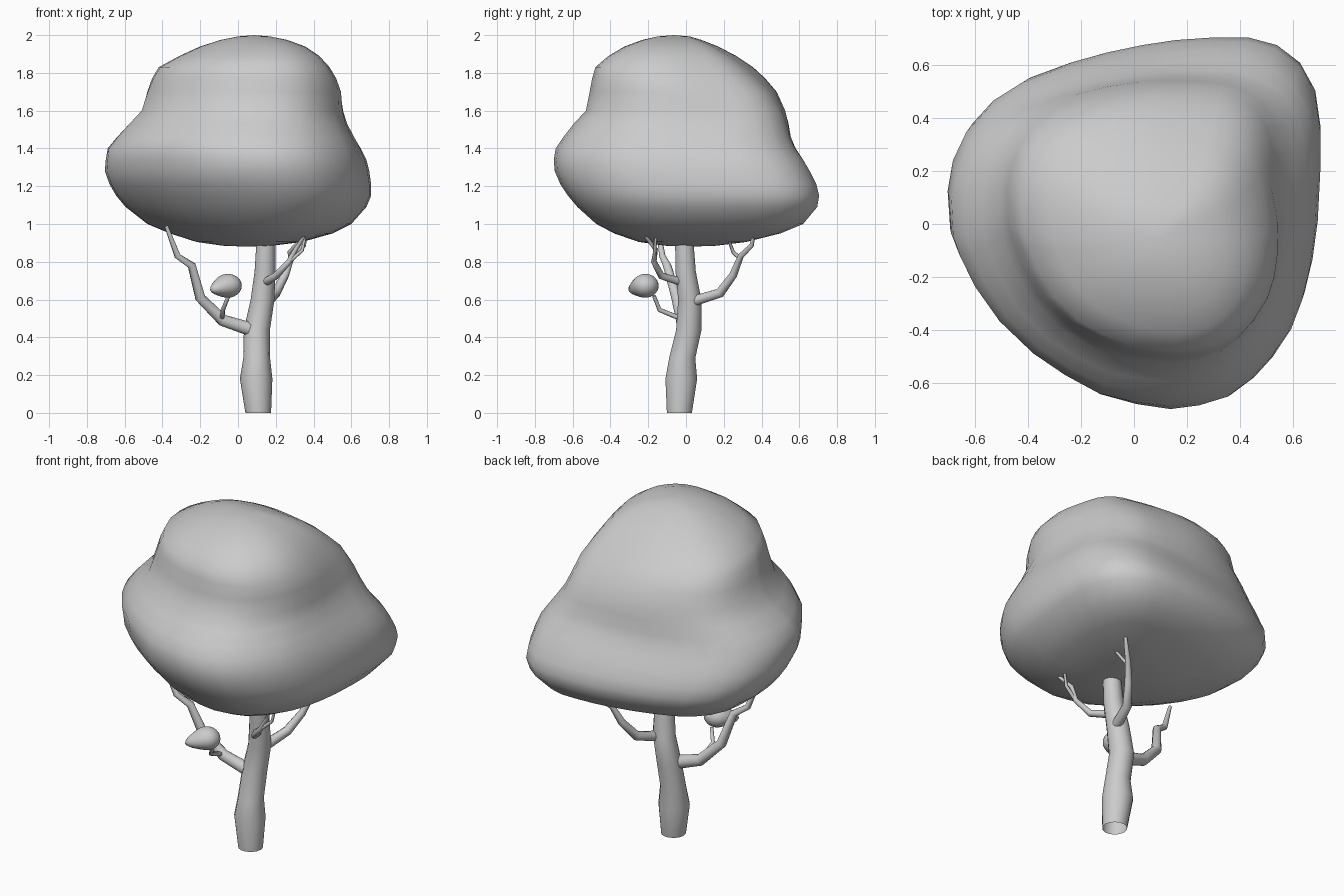
import bpy, bmesh, math
from mathutils import Matrix, Vector

if "Cube" in bpy.data.objects:
    bpy.data.objects.remove(bpy.data.objects["Cube"])

# Rounded-triangle plan outline of the foliage
OUTLINE = [(.70, .2), (.70, .35), (.68, .49), (.62, .60), (.53, .67), (.42, .70), (.27, .70),
           (.13, .69), (0, .67), (-.14, .64), (-.28, .60), (-.44, .54), (-.55, .47), (-.63, .38), (-.68, .27),
           (-.70, .15), (-.69, 0), (-.66, -.08), (-.60, -.2), (-.50, -.34), (-.37, -.47),
           (-.25, -.56), (-.12, -.64), (.02, -.68), (.15, -.70), (.26, -.685), (.37, -.65),
           (.46, -.58), (.53, -.50), (.60, -.39), (.64, -.28), (.67, -.15), (.69, 0)]

# Foliage slices: z, x min, x max, y min, y max
SLICES = [(.885, -.08, .18, -.11, .16), (.905, -.22, .34, -.25, .32), (.95, -.36, .50, -.38, .50),
          (1.0, -.48, .60, -.475, .62), (1.09, -.595, .68, -.575, .695), (1.15, -.645, .705, -.625, .705),
          (1.21, -.68, .705, -.665, .69), (1.28, -.705, .695, -.695, .655), (1.34, -.70, .68, -.70, .62),
          (1.40, -.69, .65, -.69, .58), (1.46, -.64, .615, -.65, .555), (1.53, -.575, .578, -.595, .543),
          (1.60, -.51, .556, -.53, .525), (1.70, -.48, .545, -.51, .48), (1.77, -.455, .52, -.497, .42),
          (1.83, -.42, .485, -.48, .355), (1.89, -.31, .43, -.41, .265), (1.94, -.20, .355, -.325, .17),
          (1.975, -.09, .26, -.23, .08), (1.993, 0, .17, -.15, .02)]


def link(name, bm):
    for f in bm.faces:
        f.smooth = True
    me = bpy.data.meshes.new(name)
    bm.to_mesh(me)
    bm.free()
    ob = bpy.data.objects.new(name, me)
    bpy.context.collection.objects.link(ob)
    return ob


def slice_outline(z):
    """Outline normalised to +-1; higher slices lose the back-right corner and fill the others."""
    def ramp(lo, hi):
        return min(1, max(0, (z - lo) / (hi - lo)))
    # degrees, strength
    lobes = [(45, -.18 * ramp(1.35, 1.75)), (135, .13 * ramp(1.6, 1.85)),
             (225, .14 * ramp(1.35, 1.6)), (315, .05 * ramp(1.5, 1.8))]
    pts = []
    for u, v in OUTLINE:
        a = math.atan2(v, u)
        k = 1 + sum(s * max(0, math.cos(a - math.radians(d))) ** 4 for d, s in lobes)
        pts.append((u * k, v * k))
    (x0, x1), (y0, y1) = [(min(c), max(c)) for c in zip(*pts)]
    return [((2 * u - x0 - x1) / (x1 - x0), (2 * v - y0 - y1) / (y1 - y0)) for u, v in pts]


def crown():
    bm = bmesh.new()
    rings = []
    for z, x0, x1, y0, y1 in SLICES:
        rings.append([bm.verts.new(((x0 + x1) / 2 + u * (x1 - x0) / 2,
                                    (y0 + y1) / 2 + v * (y1 - y0) / 2, z))
                      for u, v in slice_outline(z)])
    n = len(OUTLINE)
    for a, b in zip(rings, rings[1:]):
        for i in range(n):
            j = (i + 1) % n
            bm.faces.new((a[i], a[j], b[j], b[i]))
    for ring, tip in ((rings[0], (.05, .02, .88)), (rings[-1], (.085, -.065, 2.0))):
        c = bm.verts.new(tip)
        for i in range(n):
            bm.faces.new((ring[i], ring[(i + 1) % n], c))
    bmesh.ops.recalc_face_normals(bm, faces=bm.faces)
    link("crown", bm)


def leaf_clump():
    """Small blob drawn out to a blunt point at the front left."""
    bm = bmesh.new()
    bmesh.ops.create_uvsphere(bm, u_segments=24, v_segments=14, radius=1)
    tip = Vector((-.69, -.69, -.2))
    for v in bm.verts:
        w = max(0, v.co.dot(tip)) ** 4
        v.co = Vector((-.054, -.215, .673)) + Vector((v.co.x * .074, v.co.y * .07, v.co.z * .063)) \
            + tip * .052 * w
    link("small_leaf_clump", bm)


def tube(name, pts, sides=10, level=False, caps=True):
    """Tapered limb through (x, y, z, radius) points."""
    bm = bmesh.new()
    P = [Vector(p[:3]) for p in pts]
    rings = []
    for k, p in enumerate(pts):
        d = (P[min(k + 1, len(P) - 1)] - P[max(k - 1, 0)]).normalized()
        if level:
            d = Vector((0, 0, 1))
        # carry the previous frame along so the limb does not twist
        if k == 0:
            side = Vector((0, 1, 0)) if abs(d.x) > .8 else Vector((1, 0, 0))
        side = (side - d * side.dot(d)).normalized()
        rings.append([bm.verts.new(P[k] + Matrix.Rotation(math.tau * i / sides, 3, d) @ side * p[3])
                      for i in range(sides)])
    for a, b in zip(rings, rings[1:]):
        for i in range(sides):
            j = (i + 1) % sides
            bm.faces.new((a[i], a[j], b[j], b[i]))
    if caps:
        bm.faces.new(rings[0][::-1])
        bm.faces.new(rings[-1])
    ob = link(name, bm)
    bpy.ops.object.select_all(action='DESELECT')
    bpy.context.view_layer.objects.active = ob
    ob.select_set(True)
    bpy.ops.object.shade_smooth_by_angle(angle=1.0)


crown()
leaf_clump()

# Trunk, open at both ends
tube("trunk", [(.107, -.035, 0, .068), (.096, -.025, .18, .086), (.099, -.02, .29, .071),
               (.10, .015, .44, .069), (.13, .02, .60, .063), (.143, -.002, .75, .055),
               (.148, -.01, .93, .049)], 14, level=True, caps=False)

# Main branches
tube("left_branch", [(.06, -.01, .445, .038), (-.08, -.02, .49, .033), (-.20, -.05, .61, .028),
                     (-.245, -.10, .78, .022), (-.32, -.125, .83, .017), (-.38, -.15, .99, .010)])
tube("back_branch", [(.16, .05, .595, .029), (.20, .18, .635, .026), (.25, .25, .73, .021),
                     (.285, .29, .83, .016), (.35, .35, .89, .012), (.36, .355, .95, .008)])
tube("front_branch", [(.15, -.03, .695, .023), (.20, -.13, .725, .019), (.27, -.17, .80, .015),
                      (.305, -.16, .865, .012), (.36, -.225, .95, .008)])

# Twigs
tube("leaf_twig", [(-.085, -.03, .50, .013), (-.08, -.14, .545, .012), (-.05, -.17, .62, .010)], 8)
tube("back_twig", [(.28, .285, .82, .012), (.27, .25, .85, .010), (.33, .225, .92, .007)], 8)
tube("front_twig", [(.27, -.17, .80, .011), (.34, -.165, .86, .009), (.355, -.16, .93, .007)], 8)
